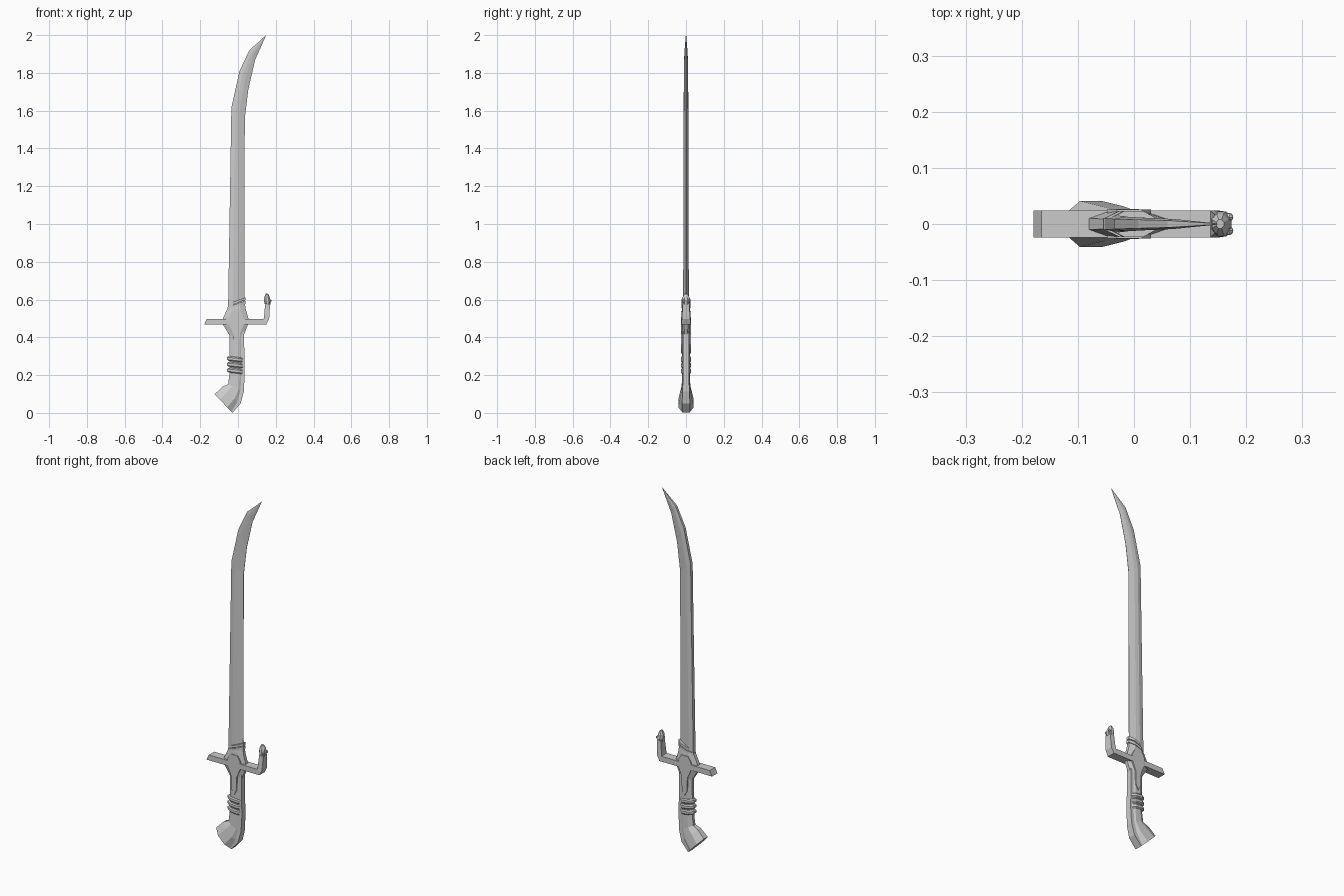
import bpy, bmesh, math
from mathutils import Vector

if "Cube" in bpy.data.objects:
    bpy.data.objects.remove(bpy.data.objects["Cube"])

OCT = [(math.cos(math.radians(22.5 + 45 * i)) / math.cos(math.radians(22.5)),
        math.sin(math.radians(22.5 + 45 * i)) / math.cos(math.radians(22.5))) for i in range(8)]
BOX = [(-1, -1), (1, -1), (1, 1), (-1, 1)]
BLADE = [(-1, -.7), (-.4, -1), (.15, -.8), (1, -.06), (1, .06), (.15, .8), (-.4, 1), (-1, .7)]


def finish(name, bm):
    bmesh.ops.remove_doubles(bm, verts=bm.verts, dist=1e-5)
    bmesh.ops.recalc_face_normals(bm, faces=bm.faces)
    mesh = bpy.data.meshes.new(name)
    bm.to_mesh(mesh)
    bm.free()
    ob = bpy.data.objects.new(name, mesh)
    bpy.context.collection.objects.link(ob)
    return ob


def loft(name, sections, profile=OCT):
    """Skin a profile through sections given as (left xz, right xz, half depth)."""
    bm = bmesh.new()
    rings = []
    for a, b, d in sections:
        a, b = Vector((a[0], 0, a[1])), Vector((b[0], 0, b[1]))
        mid, half = (a + b) / 2, (b - a) / 2
        rings.append([bm.verts.new(mid + half * u + Vector((0, v * d, 0))) for u, v in profile])
    n = len(profile)
    for r, s in zip(rings, rings[1:]):
        for i in range(n):
            bm.faces.new((r[i], r[(i + 1) % n], s[(i + 1) % n], s[i]))
    bm.faces.new(rings[0])
    bm.faces.new(rings[-1])
    return finish(name, bm)


def plate(name, outline, depth):
    """Extrude an xz outline symmetrically through the sword."""
    bm = bmesh.new()
    f = bm.faces.new([bm.verts.new((x, -depth, z)) for x, z in outline])
    ext = bmesh.ops.extrude_face_region(bm, geom=[f])
    bmesh.ops.translate(bm, vec=(0, 2 * depth, 0),
                        verts=[v for v in ext["geom"] if isinstance(v, bmesh.types.BMVert)])
    return finish(name, bm)


# Curved single-edged blade
loft("blade", [((-.053, .52), (.033, .52), .015),
               ((-.035, 1.617), (.036, 1.56), .013),
               ((.008, 1.81), (.055, 1.715), .011),
               ((.06, 1.92), (.091, 1.87), .009),
               ((.148, 1.999), (.149, 2.0), .001)], BLADE)

# Grip bending into the flared pommel
loft("grip_and_pommel", [((-.124, .098), (-.029, .001), .041),
                         ((-.083, .138), (.010, .052), .031),
                         ((-.052, .152), (.027, .115), .023),
                         ((-.046, .2), (.031, .2), .021),
                         ((-.044, .42), (.029, .42), .020)])

# Raised strap along the outer edge of the grip
loft("grip_strap", [((-.045, .02), (-.027, .003), .022),
                    ((-.008, .070), (.014, .050), .021),
                    ((.010, .123), (.031, .114), .018),
                    ((.014, .2), (.035, .2), .016),
                    ((.012, .43), (.032, .43), .015)], BOX)

# Three slanted wrap rings
for i in range(3):
    z = .208 + i * .031
    loft(f"grip_wrap_{i + 1}", [((-.050, z + .006), (.030, z - .004), .022),
                                ((-.057, z + .012), (.034, z + .002), .027),
                                ((-.057, z + .025), (.034, z + .015), .027),
                                ((-.050, z + .031), (.030, z + .021), .022)])

# Collar swelling around the guard
loft("guard_collar", [((-.045, .41), (.030, .41), .020),
                      ((-.080, .468), (.053, .468), .024),
                      ((-.080, .500), (.055, .500), .024),
                      ((-.057, .550), (.041, .550), .022),
                      ((-.051, .562), (.034, .592), .018)])

# Raised shield plate running down onto the grip
plate("guard_langet", [(-.008, .315), (.008, .345), (.010, .42), (.030, .468), (.030, .51),
                       (.014, .54), (-.030, .54), (-.048, .51), (-.048, .468), (-.026, .42),
                       (-.024, .345)], .0255)

# Slanted bands at the blade root
for i in range(2):
    z = .548 + i * .02
    loft(f"blade_band_{i + 1}", [((-.056 + i * .012, z), (.041, z + .030), .023),
                                 ((-.054 + i * .012, z + .013), (.041, z + .045), .023)])

# Crossguard with the upturned right arm
loft("crossguard", [((-.179, .468), (-.165, .498), .024),
                    ((.150, .468), (.136, .498), .024),
                    ((.165, .498), (.138, .508), .022),
                    ((.170, .580), (.144, .580), .017)], BOX)

# Bud finial with two small side knobs
loft("guard_finial", [((.142, .574), (.171, .574), .018),
                      ((.138, .592), (.174, .590), .022),
                      ((.139, .612), (.168, .612), .018),
                      ((.147, .632), (.160, .630), .008)])
for side in (-1, 1):
    bpy.ops.mesh.primitive_ico_sphere_add(subdivisions=1, radius=.009,
                                          location=(.169, side * .012, .592))
    bpy.context.object.name = "finial_knob_" + ("front" if side < 0 else "back")
